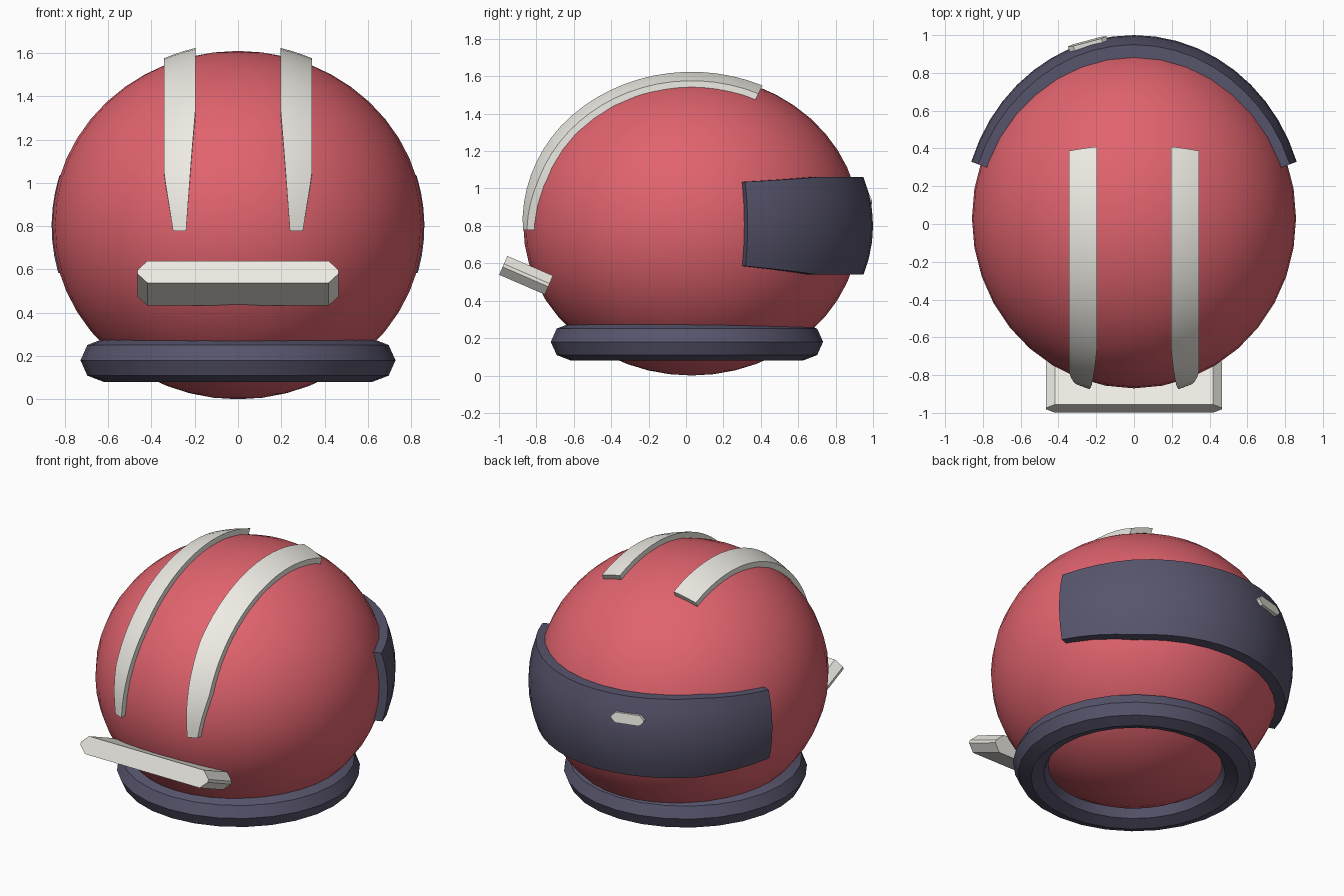
import bpy, bmesh
from math import sin, cos, sqrt, pi, radians

if "Cube" in bpy.data.objects:
    bpy.data.objects.remove(bpy.data.objects["Cube"])

CY, CZ = 0.03, 0.805           # shell centre
RX, RY, RZ = 0.858, 0.90, 0.805  # shell radii


def material(name, rgb):
    m = bpy.data.materials.new(name)
    m.diffuse_color = (*rgb, 1)
    m.use_nodes = True
    m.node_tree.nodes["Principled BSDF"].inputs["Base Color"].default_value = m.diffuse_color
    return m


RED = material("red", (0.75, 0.125, 0.155))
DARK = material("dark_slate", (0.095, 0.09, 0.15))
WHITE = material("off_white", (0.86, 0.84, 0.78))


def finish(bm, name, mat, smooth=None):
    bmesh.ops.recalc_face_normals(bm, faces=bm.faces)
    me = bpy.data.meshes.new(name)
    bm.to_mesh(me)
    bm.free()
    ob = bpy.data.objects.new(name, me)
    bpy.context.collection.objects.link(ob)
    me.materials.append(mat)
    if smooth:
        bpy.ops.object.select_all(action='DESELECT')
        ob.select_set(True)
        bpy.context.view_layer.objects.active = ob
        bpy.ops.object.shade_smooth_by_angle(angle=radians(smooth))
    return ob


def sweep(rings, name, mat, closed=False, smooth=None):
    """Skin a list of equal-length closed cross-sections."""
    bm = bmesh.new()
    vs = [[bm.verts.new(p) for p in r] for r in rings]
    n = len(vs[0])
    for a, b in zip(vs, vs[1:] + (vs[:1] if closed else [])):
        for i in range(n):
            j = (i + 1) % n
            bm.faces.new((a[i], a[j], b[j], b[i]))
    if not closed:
        bm.faces.new(vs[0])
        bm.faces.new(vs[-1])
    return finish(bm, name, mat, smooth)


def slab(name, hw, hd, ht, c, mat, loc, rot):
    """Flat bar with chamfered corners, extruded along local y."""
    outline = [(hw, ht - c), (hw - c, ht), (c - hw, ht), (-hw, ht - c),
               (-hw, c - ht), (c - hw, -ht), (hw - c, -ht), (hw, c - ht)]
    ob = sweep([[(x, y, z) for x, z in outline] for y in (-hd, hd)], name, mat)
    ob.location = loc
    ob.rotation_euler = [radians(a) for a in rot]
    return ob


# round shell
bm = bmesh.new()
bmesh.ops.create_uvsphere(bm, u_segments=36, v_segments=24, radius=1)
for v in bm.verts:
    v.co = (v.co.x * RX, CY + v.co.y * RY, CZ + v.co.z * RZ)
finish(bm, "helmet_shell", RED, 60)

# neck ring with octagonal cross-section
N = 28
rings = []
for i in range(N):
    a = 2 * pi * i / N
    ring = []
    for k in range(8):
        b = 2 * pi * k / 8
        r = 0.62 + 0.108 * cos(b)
        ring.append((r * cos(a), 0.005 + r * sin(a), 0.18 + 0.10 * sin(b)))
    rings.append(ring)
sweep(rings, "neck_ring", DARK, closed=True, smooth=30)

# curved visor wrapping one side of the shell
rings = []
ROWS, COLS = 6, 20
for i in range(COLS + 1):
    a = radians(18.4) + (pi - 2 * radians(18.4)) * i / COLS
    f = min(1, 5 * min(i, COLS - i) / COLS)   # ends are slightly shorter
    lo, hi = 0.585 - 0.045 * f, 1.035 + 0.025 * f
    zs = [lo + (hi - lo) * k / ROWS for k in range(ROWS + 1)]
    ring = []
    for s, order in ((1, zs), (0.905, zs[::-1])):
        for z in order:
            k = sqrt(1 - ((z - 0.80) / 0.82) ** 2) * s
            ring.append((0.908 * k * cos(a), 0.02 + 0.98 * k * sin(a), z))
    rings.append(ring)
sweep(rings, "visor", DARK, smooth=30)

# small glint plate on the visor
slab("visor_glint", 0.105, 0.03, 0.033, 0.028, WHITE,
     (-0.24, 0.938, 0.93), (8, 0, 15))

# pair of raised stripes following the shell, tapering at the front
SEG = 22
for side, label in ((-1, "left"), (1, "right")):
    rings = []
    for i in range(SEG + 1):
        t = radians(65.5 + (182 - 65.5) * i / SEG)
        w = max(0, (t - radians(162)) / radians(20))   # front tip taper
        v = min(1, max(0, (t - radians(140)) / radians(42)))
        x0 = 0.197 + 0.043 * v
        x1 = 0.343 - 0.043 * min(1, w)
        ring = []
        for s, xs in ((1.045, (0, 0.33, 0.67, 1)), (0.97, (1, 0))):
            for u in xs:
                x = x0 + (x1 - x0) * u
                r = sqrt(1 - (x / RX) ** 2) * s
                ring.append((side * x, CY + RY * r * cos(t), CZ + RZ * r * sin(t)))
        rings.append(ring)
    sweep(rings, label + "_stripe", WHITE, smooth=35)

# front brim bar, tilted upward
slab("front_brim", 0.465, 0.133, 0.055, 0.046, WHITE,
     (0, -0.855, 0.536), (-23.4, 0, 0))
